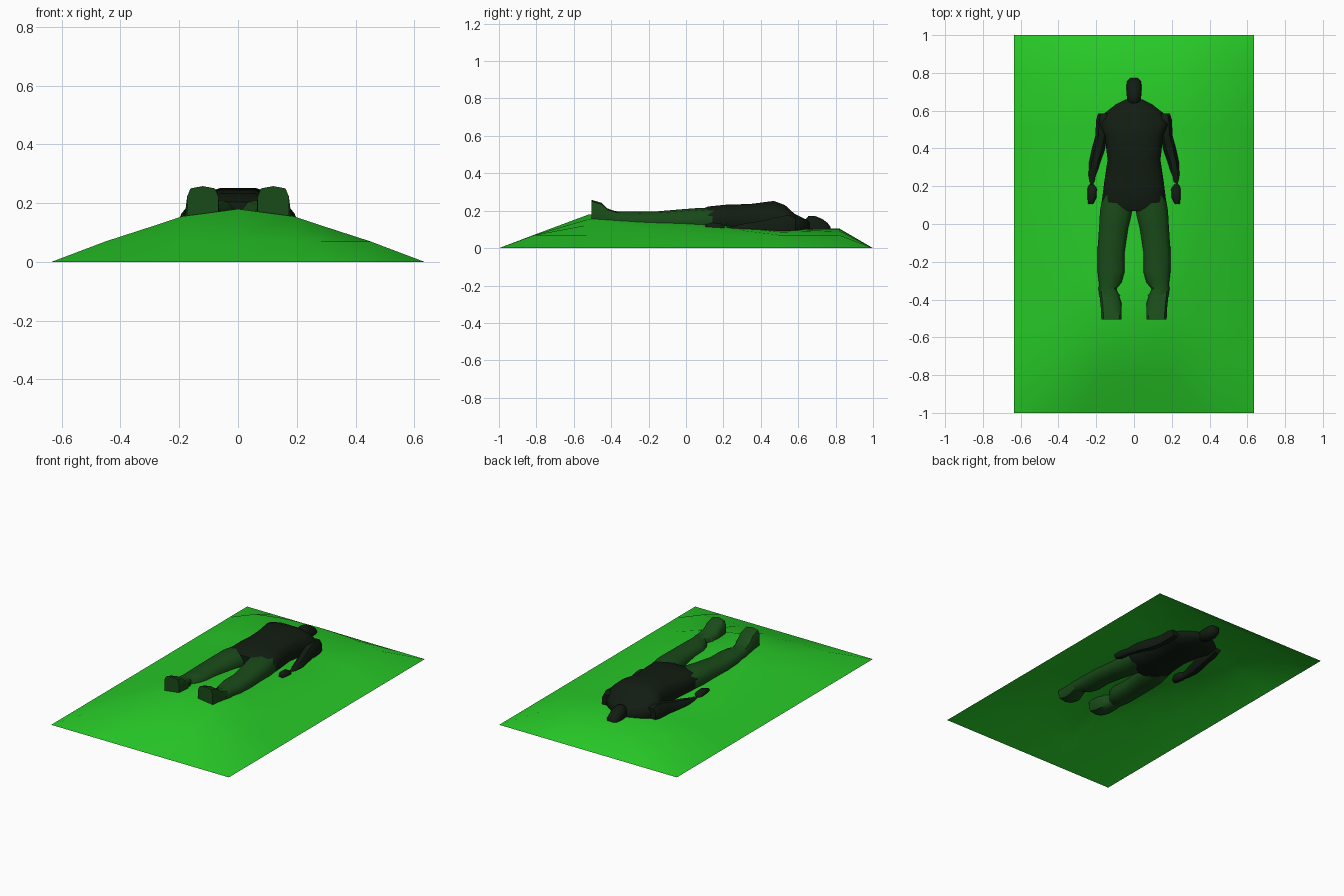
import bpy, bmesh, math


def material(name, rgb):
    m = bpy.data.materials.new(name)
    m.diffuse_color = (*rgb, 1)
    return m


GREEN = material("grass green", (0.02, 0.58, 0.02))
BLACK = material("near black", (0.006, 0.012, 0.006))
DARK = material("dark green", (0.01, 0.07, 0.01))


def finish(bm, name, mat):
    mesh = bpy.data.meshes.new(name)
    bm.to_mesh(mesh)
    bm.free()
    mesh.materials.append(mat)
    ob = bpy.data.objects.new(name, mesh)
    bpy.context.collection.objects.link(ob)
    bpy.context.view_layer.objects.active = ob
    for o in bpy.context.selected_objects:
        o.select_set(False)
    ob.select_set(True)
    bpy.ops.object.shade_smooth_by_angle(angle=math.radians(50))
    return ob


def loft(name, sections, mat, side=1, n=10, power=0.75):
    """Skin rounded rings given as (y, centre x, half width, bottom z, top z)."""
    bm = bmesh.new()
    rings = []
    for y, cx, rx, z0, z1 in sections:
        ring = []
        for i in range(n):
            a = 2 * math.pi * (i + 0.5) / n
            c, s = math.cos(a), math.sin(a)
            c = math.copysign(abs(c) ** power, c) / math.cos(math.pi / n) ** power
            s = math.copysign(abs(s) ** power, s)
            ring.append(bm.verts.new((side * (cx + rx * c), y,
                                      (z0 + z1) / 2 + (z1 - z0) / 2 * s)))
        rings.append(ring)
    for a, b in zip(rings, rings[1:]):
        for i in range(n):
            j = (i + 1) % n
            bm.faces.new((a[i], a[j], b[j], b[i]))
    bm.faces.new(rings[0])
    bm.faces.new(rings[-1])
    bmesh.ops.recalc_face_normals(bm, faces=bm.faces)
    return finish(bm, name, mat)


# Sloping ground sheet, highest beneath the feet
xs = (0, 0.19, 0.28, 0.45, 0.635)
rows = ((-1, 0, 0, 0, 0),
        (-0.81, 0.072, 0.07, 0.07, 0.07),
        (-0.52, 0.18, 0.155, 0.125, 0.07),
        (-0.25, 0.165, 0.14, 0.118, 0.07),
        (0.0, 0.145, 0.13, 0.112, 0.07),
        (0.27, 0.12, 0.112, 0.098, 0.07),
        (0.5, 0.10, 0.092, 0.085, 0.07),
        (0.82, 0.105, 0.10, 0.092, 0.07),
        (1, 0, 0, 0, 0))
bm = bmesh.new()
grid = []
for y, *zs in rows:
    zs = list(zs) + [0]
    half = list(zip(xs, zs))
    line = [(-x, z) for x, z in reversed(half[1:])] + half
    grid.append([bm.verts.new((x, y, z)) for x, z in line])
for a, b in zip(grid, grid[1:]):
    for i in range(len(a) - 1):
        bm.faces.new((a[i], a[i + 1], b[i + 1], b[i]))
finish(bm, "ground", GREEN)

# Torso lying on its back, hips to neck
loft("torso", ((0.07, 0, 0.15, 0.08, 0.205), (0.12, 0, 0.17, 0.065, 0.225),
               (0.22, 0, 0.158, 0.065, 0.235), (0.34, 0, 0.14, 0.055, 0.238),
               (0.47, 0, 0.155, 0.045, 0.255), (0.53, 0, 0.18, 0.045, 0.232),
               (0.58, 0, 0.165, 0.05, 0.185), (0.63, 0, 0.10, 0.06, 0.16),
               (0.66, 0, 0.042, 0.07, 0.145)), BLACK, n=12)

# Head with a small brow step
loft("head", ((0.63, 0, 0.03, 0.065, 0.145), (0.655, 0, 0.035, 0.055, 0.172),
              (0.69, 0, 0.04, 0.045, 0.172), (0.73, 0, 0.04, 0.045, 0.155),
              (0.757, 0, 0.036, 0.055, 0.135), (0.772, 0, 0.022, 0.07, 0.115)), BLACK)

for side, tag in ((1, "right"), (-1, "left")):
    # Leg from hip to ankle
    loft("leg_" + tag, ((0.15, 0.088, 0.078, 0.075, 0.21), (0.07, 0.094, 0.086, 0.065, 0.215),
                        (-0.02, 0.108, 0.077, 0.07, 0.208), (-0.15, 0.122, 0.072, 0.08, 0.197),
                        (-0.25, 0.121, 0.072, 0.08, 0.196), (-0.31, 0.126, 0.06, 0.085, 0.196),
                        (-0.35, 0.143, 0.044, 0.095, 0.195), (-0.38, 0.128, 0.055, 0.095, 0.198)),
         DARK, side)
    # Boot with a flat sole and toes pointing up
    loft("foot_" + tag, ((-0.33, 0.14, 0.04, 0.10, 0.192), (-0.37, 0.133, 0.05, 0.09, 0.195),
                         (-0.42, 0.122, 0.056, 0.085, 0.212), (-0.45, 0.12, 0.055, 0.085, 0.242),
                         (-0.505, 0.12, 0.053, 0.10, 0.258)), DARK, side, power=0.5)
    # Arm sinking into the ground at the wrist
    loft("arm_" + tag, ((0.585, 0.16, 0.03, 0.06, 0.165), (0.55, 0.165, 0.036, 0.05, 0.18),
                        (0.47, 0.172, 0.032, 0.045, 0.165), (0.39, 0.19, 0.034, 0.045, 0.145),
                        (0.32, 0.21, 0.029, 0.055, 0.135), (0.25, 0.22, 0.02, 0.065, 0.118),
                        (0.20, 0.222, 0.017, 0.075, 0.11)), BLACK, side, n=8)
    # Hand
    loft("hand_" + tag, ((0.21, 0.222, 0.017, 0.075, 0.112), (0.185, 0.222, 0.025, 0.075, 0.135),
                         (0.14, 0.222, 0.024, 0.08, 0.138), (0.105, 0.23, 0.013, 0.09, 0.128)),
         BLACK, side, n=8)
